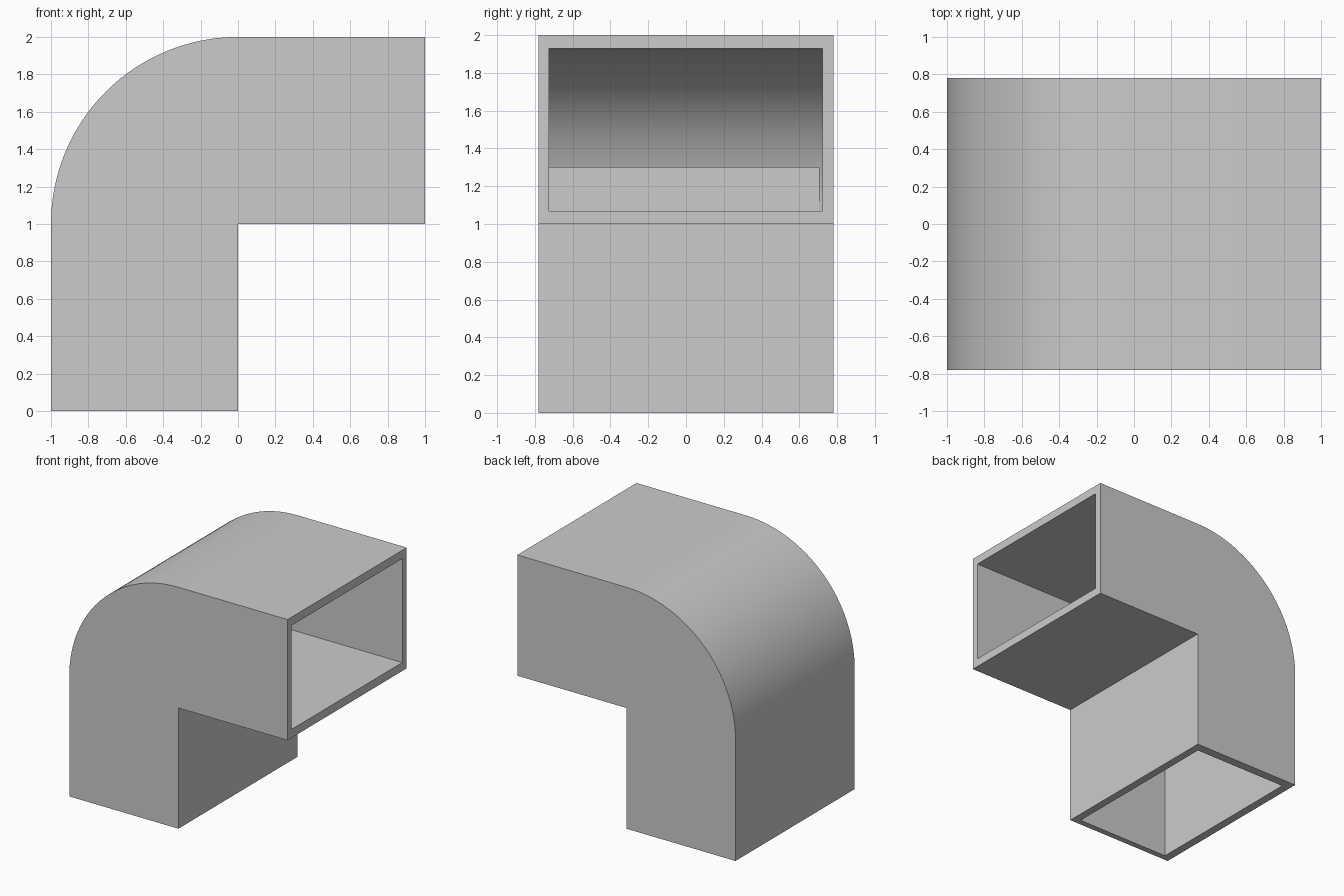
import bpy, bmesh
from math import sin, cos, pi, radians

if "Cube" in bpy.data.objects:
    bpy.data.objects.remove(bpy.data.objects["Cube"])


def arc(radius, start, end, steps=32):
    """Points of the bend in the xz plane, around the inner corner."""
    return [(radius * cos(start + (end - start) * i / steps),
             1 + radius * sin(start + (end - start) * i / steps))
            for i in range(steps + 1)]


def extrude_profile(name, points, y0, y1):
    """Solid made from an xz outline swept along y."""
    bm = bmesh.new()
    face = bm.faces.new([bm.verts.new((x, y0, z)) for x, z in points])
    moved = bmesh.ops.extrude_face_region(bm, geom=[face])["geom"]
    bmesh.ops.translate(bm, vec=(0, y1 - y0, 0),
                        verts=[v for v in moved if isinstance(v, bmesh.types.BMVert)])
    bmesh.ops.recalc_face_normals(bm, faces=bm.faces)
    mesh = bpy.data.meshes.new(name)
    bm.to_mesh(mesh)
    bm.free()
    obj = bpy.data.objects.new(name, mesh)
    bpy.context.collection.objects.link(obj)
    return obj


# Outer elbow body
elbow = extrude_profile(
    "duct_elbow",
    [(-1, 0), (0, 0), (0, 1), (1, 1), (1, 2)] + arc(1, pi / 2, pi),
    -0.78, 0.78)

# Curved side passage, and straight passage from below (reaches up to z = 1.3)
side_passage = extrude_profile(
    "side_passage_cutter",
    [(1.1, 1.07), (1.1, 1.93)] + arc(0.93, pi / 2, pi - 0.0753),
    -0.725, 0.722)
lower_passage = extrude_profile(
    "lower_passage_cutter",
    [(-0.93, -0.1), (-0.065, -0.1), (-0.065, 1.3), (-0.93, 1.3)],
    -0.73, 0.705)

# Hollow the body
bpy.context.view_layer.objects.active = elbow
elbow.select_set(True)
for cutter in (side_passage, lower_passage):
    cutter.hide_render = True
    mod = elbow.modifiers.new("hollow", "BOOLEAN")
    mod.operation = "DIFFERENCE"
    mod.solver = "EXACT"
    mod.object = cutter
    bpy.ops.object.modifier_apply(modifier=mod.name)
    bpy.data.objects.remove(cutter)

bpy.ops.object.shade_smooth_by_angle(angle=radians(15))
